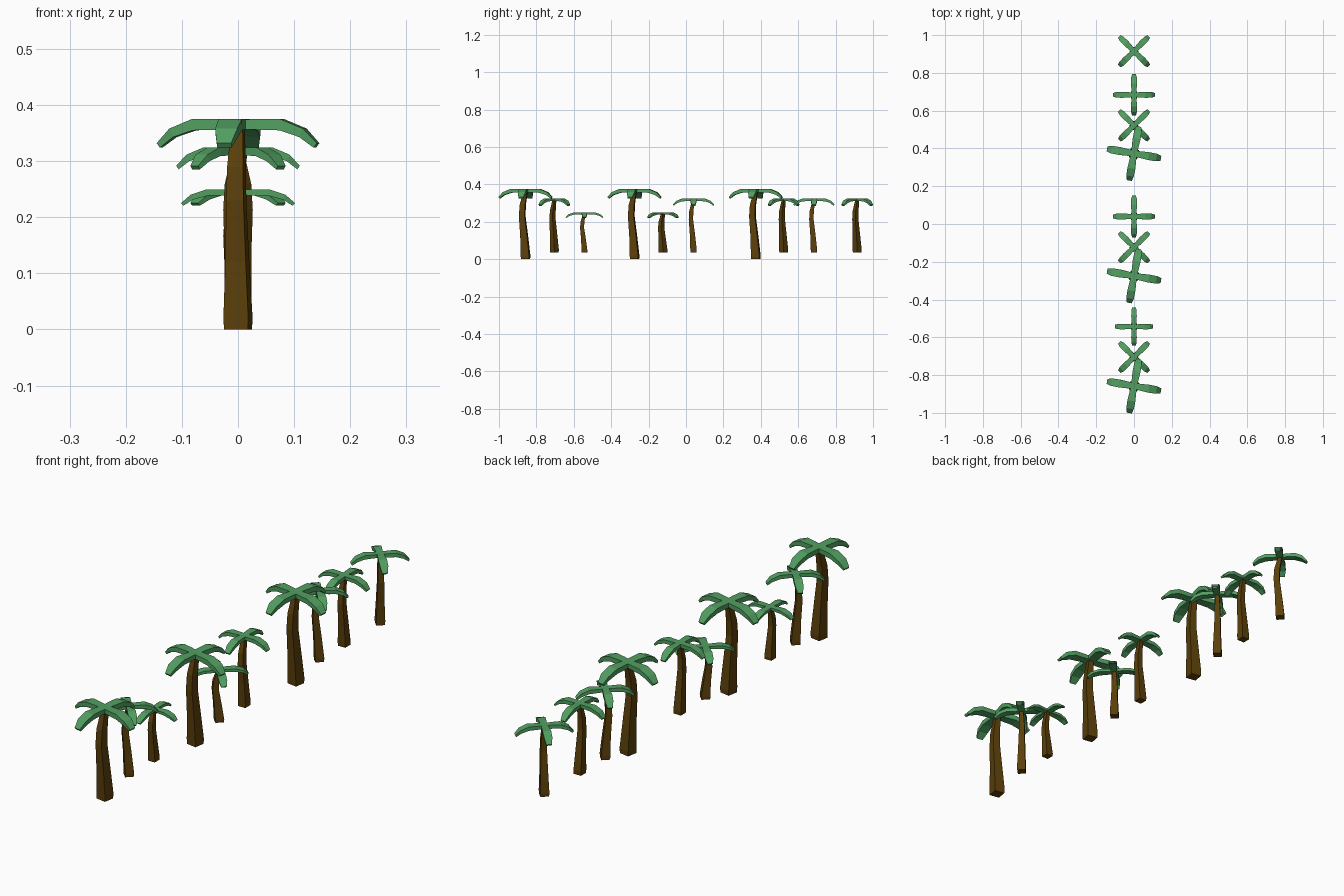
import bpy, bmesh
from math import radians
from mathutils import Matrix, Vector

if "Cube" in bpy.data.objects:
    bpy.data.objects.remove(bpy.data.objects["Cube"])


def material(name, color):
    m = bpy.data.materials.new(name)
    m.diffuse_color = (*color, 1)
    m.use_nodes = True
    m.node_tree.nodes["Principled BSDF"].inputs["Base Color"].default_value = m.diffuse_color
    return m


BARK = material("bark", (0.105, 0.05, 0.003))
LEAF = material("leaf", (0.085, 0.35, 0.12))

# trunk rings: height, bend along y, half width
TRUNK = [(0, 0, .0215), (.02, 0, .0225), (.12, -.007, .0185),
         (.23, -.018, .0155), (.29, -.015, .0145), (.365, .001, .010)]
# frond sections: top radius, top height, bottom radius, bottom height, half width
FROND = [(0, .374, 0, .357, .015), (.035, .375, .035, .356, .018),
         (.08, .375, .078, .355, .021), (.121, .358, .114, .343, .020),
         (.145, .332, .139, .324, .013)]


def make_object(name, bm, mat, matrix):
    bmesh.ops.recalc_face_normals(bm, faces=bm.faces)
    me = bpy.data.meshes.new(name)
    bm.to_mesh(me)
    bm.free()
    me.materials.append(mat)
    ob = bpy.data.objects.new(name, me)
    bpy.context.collection.objects.link(ob)
    ob.matrix_world = matrix


def loft(bm, rings):
    # closed skin through matching rings of points
    vs = [[bm.verts.new(p) for p in r] for r in rings]
    n = len(vs[0])
    for a, b in zip(vs, vs[1:]):
        for i in range(n):
            j = (i + 1) % n
            bm.faces.new((a[i], a[j], b[j], b[i]))
    bm.faces.new(vs[0][::-1])
    bm.faces.new(vs[-1])


def palm(i, y, z, angle, sx, sz):
    m = (Matrix.Translation((0, y, z)) @ Matrix.Rotation(radians(angle), 4, 'Z')
         @ Matrix.Diagonal((sx, sx, sz, 1)))
    # four-sided bent trunk
    bm = bmesh.new()
    loft(bm, [[(-w, b - w, h), (w, b - w, h), (w, b + w, h), (-w, b + w, h)]
              for h, b, w in TRUNK])
    make_object(f"trunk_{i}", bm, BARK, m)
    # four slab-like fronds, flat near the trunk and drooping at the tips
    bm = bmesh.new()
    for k in range(4):
        rot = Matrix.Rotation(radians(90 * k), 3, 'Z')
        loft(bm, [[rot @ Vector(p) for p in
                   ((r2, -w, h2), (r1, -w, h1), (r1, w, h1), (r2, w, h2))]
                  for r1, h1, r2, h2, w in FROND])
    make_object(f"fronds_{i}", bm, LEAF, m)


# y, base height, turn, width scale, height scale
PALMS = [(-.858, 0, -10, 1, 1), (-.704, .036, -45, .76, .77), (-.543, .036, 0, .70, .57),
         (-.275, 0, -10, 1, 1), (-.123, .036, -45, .76, .57), (.04, .036, 0, .76, .77),
         (.373, 0, -10, 1, 1), (.522, .036, -45, .76, .77), (.684, .036, 0, .76, .77),
         (.915, .036, 45, .76, .77)]
for i, p in enumerate(PALMS, 1):
    palm(i, *p)
